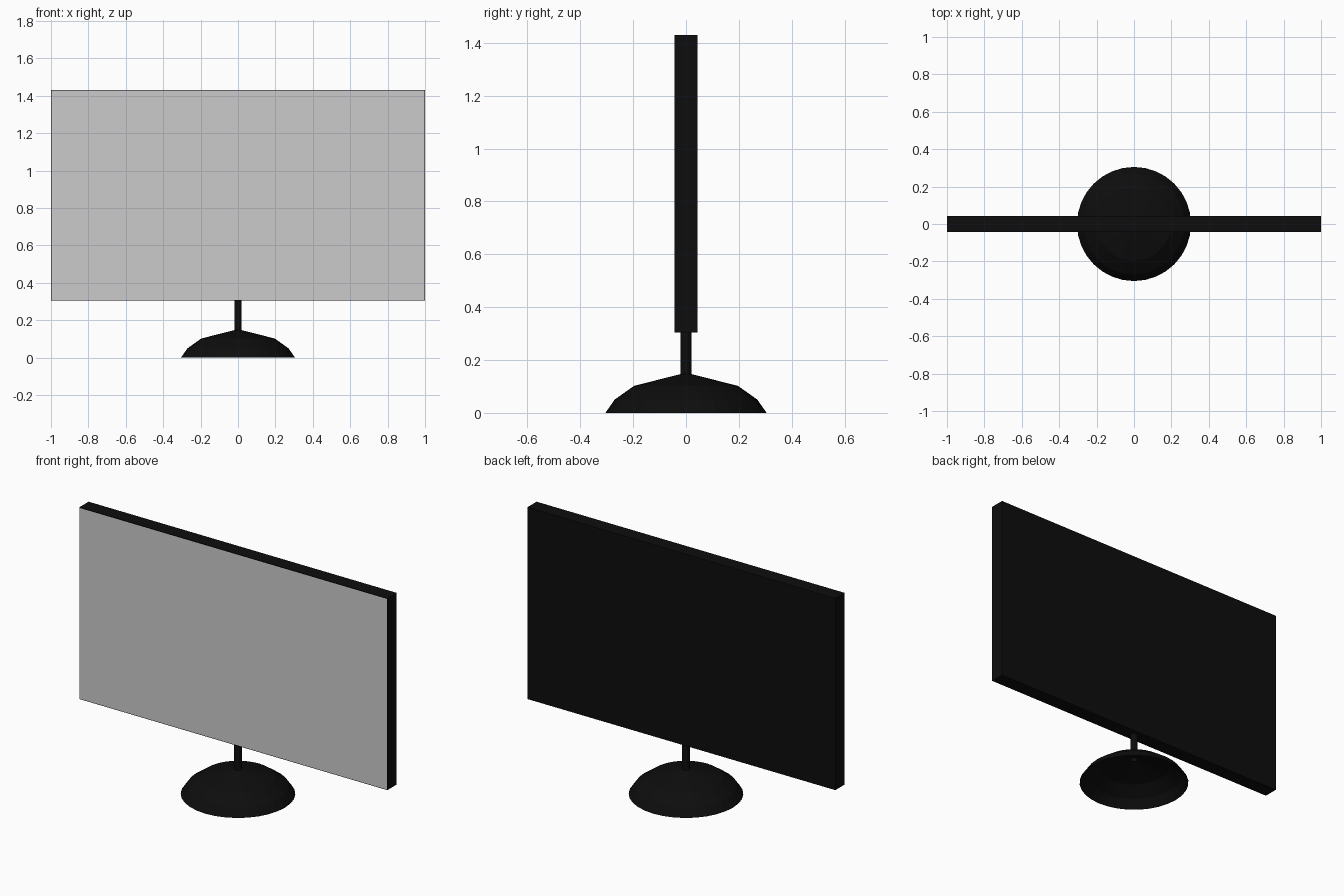
import bpy, bmesh, math
from mathutils import Matrix

if "Cube" in bpy.data.objects:
    bpy.data.objects.remove(bpy.data.objects["Cube"])

black = bpy.data.materials.new("black_plastic")
black.diffuse_color = (0.004, 0.004, 0.004, 1)
black.use_nodes = True
black.node_tree.nodes["Principled BSDF"].inputs["Base Color"].default_value = black.diffuse_color

Z0, Z1 = 0.305, 1.43      # panel bottom and top
DEPTH = 0.086
SEGMENTS = 32


def make_object(name, bm, mat=None):
    mesh = bpy.data.meshes.new(name)
    bm.to_mesh(mesh)
    bm.free()
    obj = bpy.data.objects.new(name, mesh)
    bpy.context.collection.objects.link(obj)
    if mat:
        mesh.materials.append(mat)
    return obj


def lathe(name, profile, mat):
    """Revolve an open (radius, z) profile around the z axis."""
    bm = bmesh.new()
    verts = [bm.verts.new((r, 0, z)) for r, z in profile]
    edges = [bm.edges.new(pair) for pair in zip(verts, verts[1:])]
    bmesh.ops.spin(bm, geom=verts + edges, cent=(0, 0, 0), axis=(0, 0, 1),
                   angle=math.tau, steps=SEGMENTS, use_merge=True)
    bmesh.ops.remove_doubles(bm, verts=bm.verts, dist=1e-4)
    bmesh.ops.recalc_face_normals(bm, faces=bm.faces)
    # an open surface needs its normals checked against the axis
    side = max(bm.faces, key=lambda f: f.calc_center_median().xy.length)
    if side.normal.xy.dot(side.calc_center_median().xy) < 0:
        bmesh.ops.reverse_faces(bm, faces=bm.faces)
    return make_object(name, bm, mat)


# Flat casing
bm = bmesh.new()
bmesh.ops.create_cube(bm, size=1, matrix=Matrix.Translation((0, 0, (Z0 + Z1) / 2))
                      @ Matrix.Diagonal((2, DEPTH, Z1 - Z0, 1)))
make_object("casing", bm, black)

# Grey screen, just proud of the casing front with a hairline border
bm = bmesh.new()
x, y, b = 0.997, -DEPTH / 2 - 0.0006, 0.003
bm.faces.new([bm.verts.new(p) for p in
              ((-x, y, Z0 + b), (x, y, Z0 + b), (x, y, Z1 - b), (-x, y, Z1 - b))])
make_object("screen", bm)

# Hollow domed foot rising into a slim neck
lathe("stand", [(0.305, 0), (0.27, 0.05), (0.197, 0.102),
                (0.02, 0.147), (0.02, Z0)], black)
